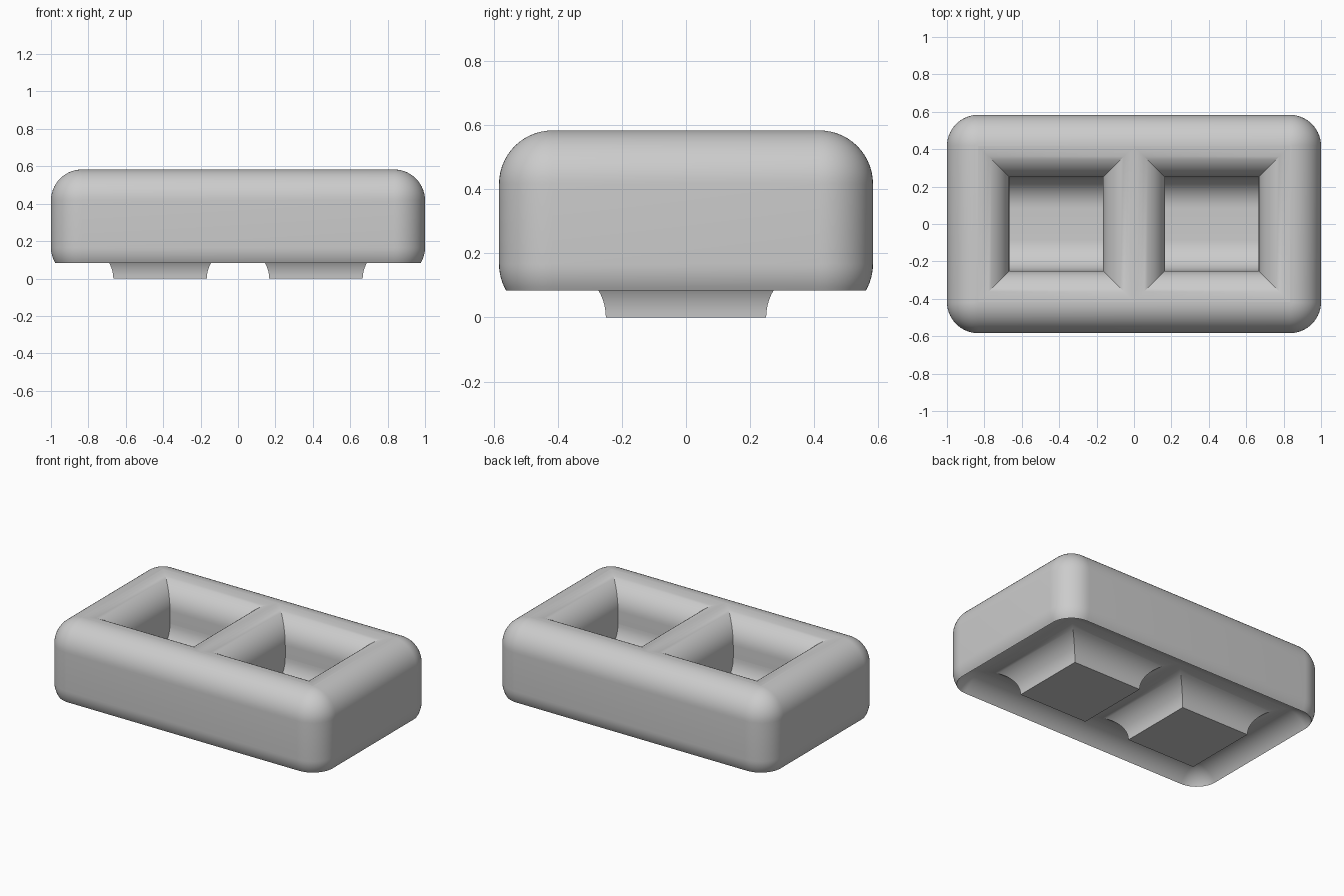
import bpy, bmesh
from math import sin, cos, pi, radians, sqrt

if "Cube" in bpy.data.objects:
    bpy.data.objects.remove(bpy.data.objects["Cube"], do_unlink=True)

U = 1 / 12                 # design module
R = 2 * U                  # rim radius
CX, CY = 10 * U, 5 * U     # rim centre line
WELL = 3 * U               # half size of a square well
WELL_X = 5 * U             # well centre
TOP, LOW = 5 * U, 2 * U    # centre heights of upper and lower rounding
SEG = 14

mat = bpy.data.materials.new("plain_grey")
mat.use_nodes = True
GREY = (0.6, 0.6, 0.6, 1)
mat.diffuse_color = GREY
mat.node_tree.nodes["Principled BSDF"].inputs["Base Color"].default_value = GREY


def arc(a0, a1, n=SEG):
    return [radians(a0 + (a1 - a0) * i / n) for i in range(n + 1)]


def finish(bm, name):
    bmesh.ops.remove_doubles(bm, verts=bm.verts, dist=1e-5)
    me = bpy.data.meshes.new(name)
    bm.to_mesh(me)
    bm.free()
    me.materials.append(mat)
    ob = bpy.data.objects.new(name, me)
    bpy.context.collection.objects.link(ob)
    bpy.ops.object.select_all(action="DESELECT")
    ob.select_set(True)
    bpy.context.view_layer.objects.active = ob
    bpy.ops.object.shade_smooth_by_angle(angle=radians(25))
    return ob


def loft(bm, rings):
    loops = [[bm.verts.new(p) for p in ring] for ring in rings]
    for a, b in zip(loops, loops[1:]):
        for i in range(len(a)):
            j = (i + 1) % len(a)
            bm.faces.new((a[i], b[i], b[j], a[j]))
    return loops


def rounded_ring(off, z):
    pts = []
    for k, (sx, sy) in enumerate([(1, 1), (-1, 1), (-1, -1), (1, -1)]):
        for t in arc(90 * k, 90 * k + 90):
            pts.append((sx * CX + off * cos(t), sy * CY + off * sin(t), z))
    return pts


def square_ring(cx, half, z):
    return [(cx + sx * half, sy * half, z)
            for sx, sy in [(1, 1), (-1, 1), (-1, -1), (1, -1)]]


# Outer shell: rounded top, straight side, tucked lip, outer half of the arch
profile = [(R * sin(t), TOP + R * cos(t)) for t in arc(0, 90)]
profile += [(R * cos(t), LOW - R * sin(t)) for t in arc(0, 30, 6)]
profile += [(R * cos(t), R * sin(t)) for t in arc(30, 90)]
bm = bmesh.new()
loft(bm, [rounded_ring(o, z) for o, z in profile])
finish(bm, "outer_shell")

for side, cx in (("left", WELL_X), ("right", -WELL_X)):
    # Well wall rolling outward over the rim, with mitred corners
    bm = bmesh.new()
    rings = [square_ring(cx, WELL, LOW)]
    rings += [square_ring(cx, WELL + R - R * cos(t), TOP + R * sin(t))
              for t in arc(0, 90)]
    loft(bm, rings)
    finish(bm, side + "_well_wall")

    # Trough floor, rounded toward front and back
    bm = bmesh.new()
    section = [(-(WELL - R) - R * cos(t), 2 * LOW - R * sin(t)) for t in arc(0, 90)]
    section += [(-y, z) for y, z in reversed(section)]
    rows = [[bm.verts.new((cx + s * WELL, y, z)) for s in (-1, 1)]
            for y, z in section]
    for a, b in zip(rows, rows[1:]):
        bm.faces.new((a[0], a[1], b[1], b[0]))
    finish(bm, side + "_well_floor")

    # Underside: inner half of the arch coming down to a flat foot
    bm = bmesh.new()
    loops = loft(bm, [square_ring(cx, WELL + R - R * sin(t), R * cos(t))
                      for t in arc(0, 90)])
    bm.faces.new(list(reversed(loops[-1])))
    finish(bm, side + "_foot")
